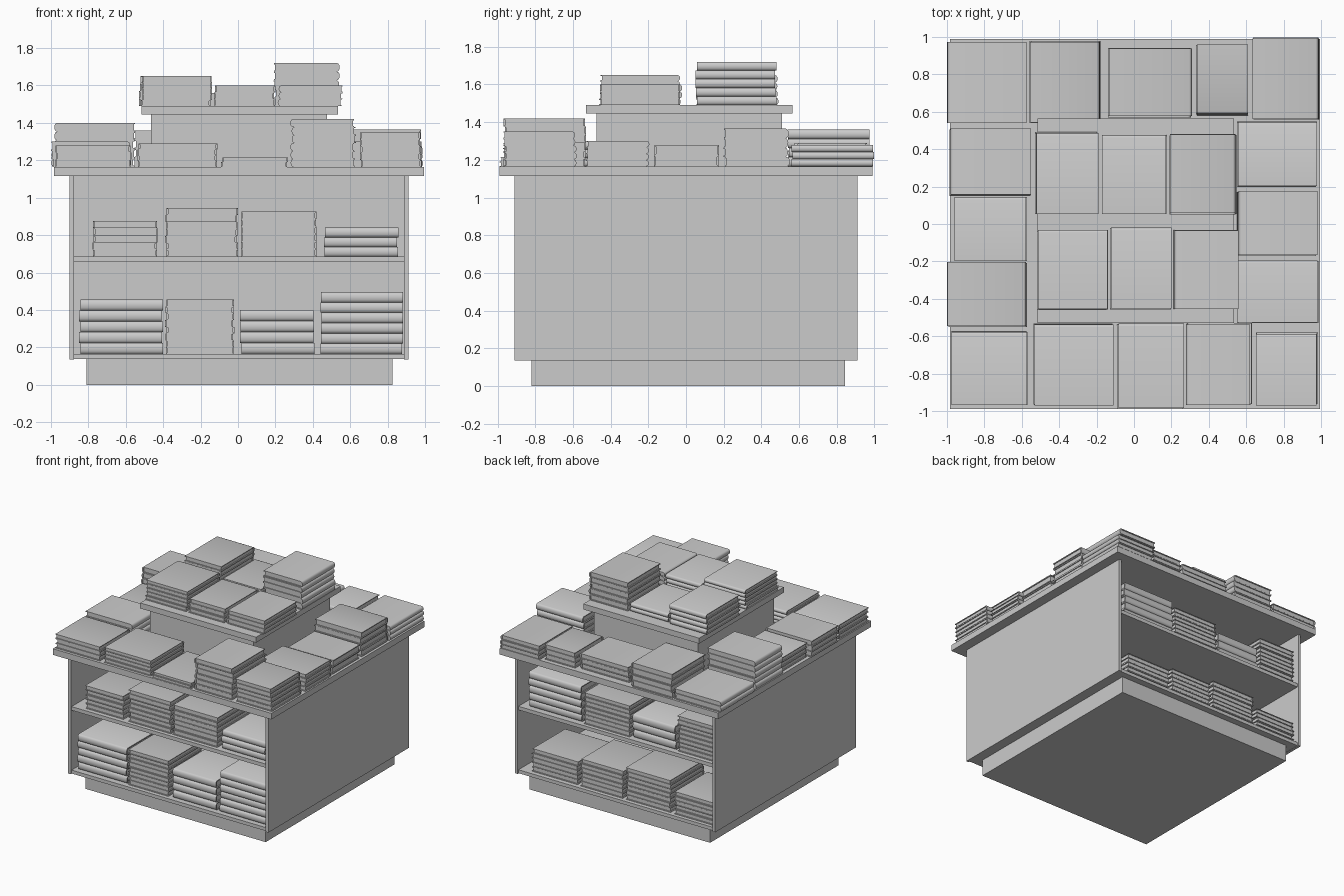
import bpy, bmesh, math, random
from mathutils import Matrix, Vector

random.seed(4)
cube = bpy.data.objects.get("Cube")
if cube:
    bpy.data.objects.remove(cube, do_unlink=True)

grey = bpy.data.materials.new("light_grey")
grey.use_nodes = True
grey.diffuse_color = (0.6, 0.6, 0.6, 1)
for node in grey.node_tree.nodes:
    if node.type == "BSDF_PRINCIPLED":
        node.inputs["Base Color"].default_value = grey.diffuse_color


def add_box(bm, low, high):
    low, high = Vector(low), Vector(high)
    matrix = Matrix.Translation((low + high) / 2) @ Matrix.Diagonal((*(high - low), 1))
    bmesh.ops.create_cube(bm, size=1, matrix=matrix)


def finish(name, bm):
    mesh = bpy.data.meshes.new(name)
    bmesh.ops.recalc_face_normals(bm, faces=bm.faces)
    bm.to_mesh(mesh)
    bm.free()
    mesh.materials.append(grey)
    obj = bpy.data.objects.new(name, mesh)
    bpy.context.collection.objects.link(obj)
    return obj


def box(name, low, high):
    bm = bmesh.new()
    add_box(bm, low, high)
    return finish(name, bm)


def add_book(bm, width, depth, height, place):
    """Book lying flat: rounded spine on -y, covers overhanging the pages."""
    board, bulge, lip = height * 0.14, 0.014, 0.007
    back, front = depth / 2, -depth / 2
    outline = [(back, height), (back, height - board), (front + bulge, height - board),
               (front + bulge, board), (back, board), (back, 0)]
    # Rounded spine from the bottom board up to the top board
    for i in range(7):
        a = math.pi * i / 6
        outline.append((front + bulge * (1 - math.sin(a)), height * (1 - math.cos(a)) / 2))
    verts = [bm.verts.new((-width / 2, y, z)) for y, z in outline]
    face = bm.faces.new(verts)
    extruded = bmesh.ops.extrude_face_region(bm, geom=[face])["geom"]
    moved = [v for v in extruded if isinstance(v, bmesh.types.BMVert)]
    bmesh.ops.translate(bm, verts=moved, vec=(width, 0, 0))
    start = len(bm.verts)
    add_box(bm, (lip - width / 2, front + bulge, board),
            (width / 2 - lip, back - lip, height - board))
    pages = list(bm.verts)[start:]
    bmesh.ops.transform(bm, matrix=place, verts=verts + moved + pages)


TURNS = {"front": 0, "left": 90, "back": 180, "right": 270}


def stack(name, x0, x1, y0, y1, base, top, spine="front", thick=0.04):
    bm = bmesh.new()
    count = max(1, round((top - base) / thick))
    height = (top - base) / count
    sx, sy = x1 - x0 - 0.008, y1 - y0 - 0.008
    if spine in ("left", "right"):
        sx, sy = sy, sx
    for i in range(count):
        shift = Vector((random.uniform(-1, 1), random.uniform(-1, 1), 0)) * 0.005
        centre = Vector(((x0 + x1) / 2, (y0 + y1) / 2, base + i * height))
        turn = Matrix.Rotation(math.radians(TURNS[spine]), 4, "Z")
        add_book(bm, sx, sy, height, Matrix.Translation(centre + shift) @ turn)
    obj = finish(name, bm)
    obj.data.polygons.foreach_set("use_smooth", [True] * len(obj.data.polygons))
    obj.data.set_sharp_from_angle(angle=math.radians(40))


# Display counter
box("plinth", (-0.81, -0.82, 0), (0.825, 0.845, 0.14))
for side, x in (("left", 0.9), ("right", -0.89)):
    box(side + "_side_panel", (x - 0.012, -0.91, 0.135), (x + 0.012, 0.91, 1.12))
box("bottom_shelf", (-0.885, -0.9, 0.137), (0.895, 0.9, 0.165))
box("middle_shelf", (-0.885, -0.9, 0.655), (0.895, 0.9, 0.685))
box("centre_divider", (-0.885, -0.012, 0.16), (0.895, 0.012, 1.12))
box("counter_top", (-0.985, -0.99, 1.115), (0.995, 0.99, 1.165))
box("riser_body", (-0.465, -0.475, 1.16), (0.475, 0.51, 1.45))
box("riser_top", (-0.515, -0.53, 1.445), (0.535, 0.565, 1.49))

# Stacks on the counter and riser: x range, y range, top, spine side, book thickness
counter_stacks = [
    (-1, -0.57, 0.54, 0.98, 1.25, "right", 0.04),
    (-0.56, -0.18, 0.54, 0.98, 1.36, "left", 0.05),
    (-0.14, 0.31, 0.57, 0.94, 1.29, "left", 0.04),
    (0.33, 0.61, 0.58, 0.96, 1.29, "front", 0.04),
    (0.63, 0.99, 0.56, 1, 1.28, "left", 0.04),
    (-0.99, -0.55, 0.15, 0.51, 1.4, "right", 0.05),
    (-0.96, -0.57, -0.2, 0.15, 1.28, "back", 0.04),
    (-1, -0.57, -0.55, -0.2, 1.3, "left", 0.04),
    (-0.98, -0.57, -0.97, -0.57, 1.28, "back", 0.04),
    (-0.54, -0.11, -0.97, -0.53, 1.29, "back", 0.03),
    (-0.09, 0.27, -0.99, -0.53, 1.215, "back", 0.025),
    (0.28, 0.63, -0.97, -0.53, 1.42, "right", 0.04),
    (0.65, 0.98, -0.97, -0.58, 1.35, "back", 0.04),
    (0.55, 0.98, 0.2, 0.55, 1.365, "back", 0.05),
    (0.55, 0.98, -0.17, 0.18, 1.28, "right", 0.06),
    (0.55, 0.99, -0.53, -0.19, 1.3, "back", 0.035),
]
riser_stacks = [
    (-0.53, -0.19, 0.05, 0.49, 1.65, "back", 0.04),
    (-0.17, 0.18, 0.05, 0.48, 1.56, "back", 0.035),
    (0.19, 0.55, 0.05, 0.48, 1.72, "left", 0.047),
    (-0.52, -0.14, -0.46, -0.03, 1.65, "back", 0.035),
    (-0.13, 0.2, -0.46, -0.02, 1.6, "back", 0.036),
    (0.21, 0.56, -0.46, -0.03, 1.6, "right", 0.036),
]
for group, base, rows in (("counter", 1.165, counter_stacks), ("riser", 1.49, riser_stacks)):
    for i, (x0, x1, y0, y1, top, spine, thick) in enumerate(rows):
        stack(f"{group}_book_stack_{i + 1}", x0, x1, y0, y1, base, top, spine, thick)

# Stacks on the shelves: x range, height, spine outward or inward
OUT, IN = True, False
shelf_stacks = {
    ("front", "upper"): [(-0.78, -0.43, 0.19, IN), (-0.39, 0, 0.26, IN),
                         (0.01, 0.42, 0.24, IN), (0.46, 0.86, 0.155, OUT)],
    ("front", "lower"): [(-0.85, -0.4, 0.29, OUT), (-0.39, -0.02, 0.29, IN),
                         (0.01, 0.41, 0.235, OUT), (0.44, 0.885, 0.33, OUT)],
    ("back", "upper"): [(0.34, 0.82, 0.29, OUT), (-0.1, 0.32, 0.25, IN),
                        (-0.51, -0.12, 0.19, OUT), (-0.87, -0.53, 0.29, IN)],
    ("back", "lower"): [(0.37, 0.79, 0.19, IN), (-0.04, 0.35, 0.22, IN),
                        (-0.47, -0.06, 0.26, IN), (-0.87, -0.5, 0.18, IN)],
}
for (face, level), rows in shelf_stacks.items():
    base = 0.685 if level == "upper" else 0.165
    y0, y1 = (-0.87, -0.43) if face == "front" else (0.43, 0.87)
    for i, (x0, x1, height, outward) in enumerate(rows):
        spine = face if outward else {"front": "back", "back": "front"}[face]
        stack(f"{face}_{level}_book_stack_{i + 1}", x0, x1, y0, y1, base, base + height,
              spine, 0.055 if outward else 0.037)
